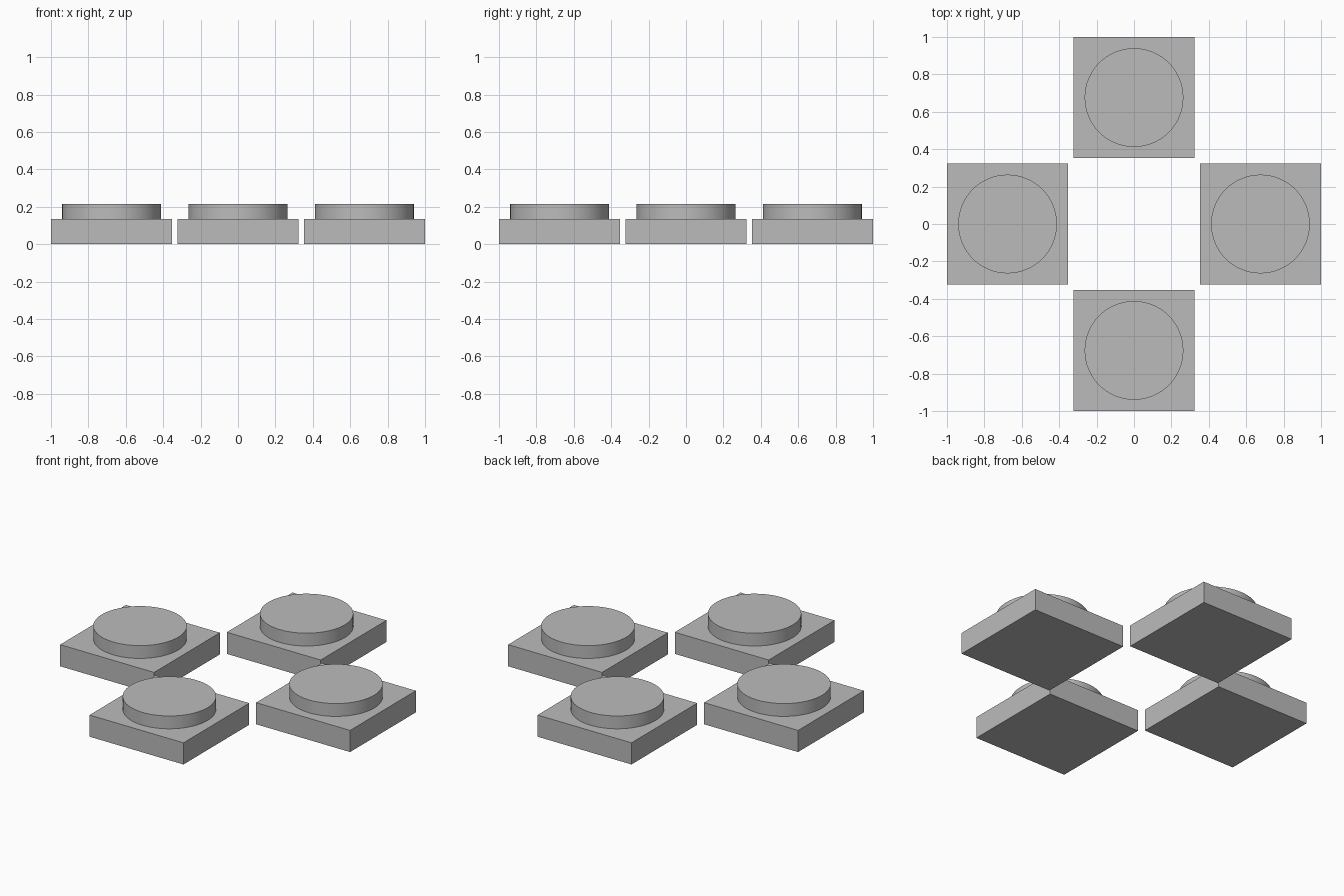
import bpy

# Remove the default object
cube = bpy.data.objects.get("Cube")
if cube:
    bpy.data.objects.remove(cube, do_unlink=True)

SIDE, BASE_H = 0.648, 0.135      # square block
RADIUS, DISC_H = 0.264, 0.08     # raised round pad
OFFSET = 1 - SIDE / 2

grey = bpy.data.materials.new("plain grey")
grey.use_nodes = True
colour = (0.5, 0.5, 0.5, 1)
grey.diffuse_color = colour
grey.node_tree.nodes["Principled BSDF"].inputs["Base Color"].default_value = colour


def finish(name):
    obj = bpy.context.object
    obj.name = name
    obj.data.materials.append(grey)
    return obj


def button(place, x, y):
    # Square block
    bpy.ops.mesh.primitive_cube_add(size=1, location=(x, y, BASE_H / 2))
    block = finish(place + "_block")
    block.scale = (SIDE, SIDE, BASE_H)
    bpy.ops.object.transform_apply(location=False, rotation=False, scale=True)

    # Round pad on top
    bpy.ops.mesh.primitive_cylinder_add(
        vertices=64, radius=RADIUS, depth=DISC_H,
        location=(x, y, BASE_H + DISC_H / 2))
    finish(place + "_pad")
    bpy.ops.object.shade_smooth_by_angle()


# Four buttons in a cross
for place, dx, dy in (("front", 0, -1), ("back", 0, 1),
                      ("left", 1, 0), ("right", -1, 0)):
    button(place, dx * OFFSET, dy * OFFSET)
